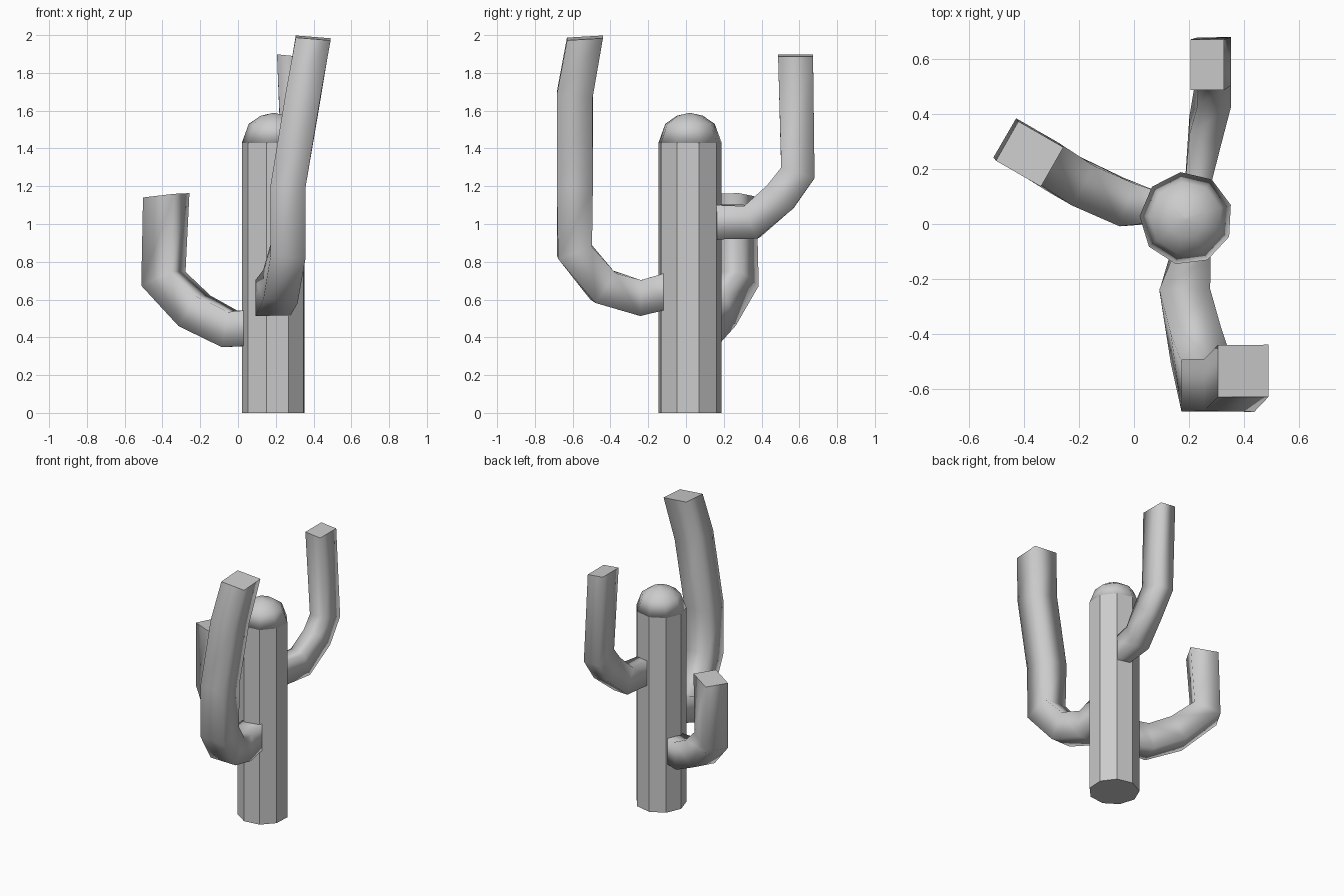
import bpy, bmesh, math
from mathutils import Vector

cube = bpy.data.objects.get("Cube")
if cube:
    bpy.data.objects.remove(cube, do_unlink=True)

grey = bpy.data.materials.new("plain_grey")
grey.use_nodes = True
grey.diffuse_color = (0.6, 0.6, 0.6, 1)
grey.node_tree.nodes["Principled BSDF"].inputs["Base Color"].default_value = (0.6, 0.6, 0.6, 1)


def add_object(name, bm, smooth):
    """Turn a bmesh into an object; only side faces may be smooth."""
    bmesh.ops.recalc_face_normals(bm, faces=bm.faces)
    for f in bm.faces:
        f.smooth = smooth
    mesh = bpy.data.meshes.new(name)
    bm.to_mesh(mesh)
    bm.free()
    mesh.materials.append(grey)
    obj = bpy.data.objects.new(name, mesh)
    bpy.context.collection.objects.link(obj)
    return obj


def skin(name, rings, smooth, sharp_caps=True):
    """Bridge successive rings of points and close both ends."""
    bm = bmesh.new()
    loops = [[bm.verts.new(p) for p in ring] for ring in rings]
    n = len(loops[0])
    for a, b in zip(loops, loops[1:]):
        for i in range(n):
            j = (i + 1) % n
            bm.faces.new((a[i], a[j], b[j], b[i]))
    for loop in (loops[0], loops[-1]):
        cap = bm.faces.new(loop)
        if sharp_caps:
            for e in cap.edges:
                e.smooth = False
    return add_object(name, bm, smooth)


# Nine-sided trunk with a rounded top
SIDES, CX, CY, R = 9, 0.19, 0.02, 0.17


def trunk_ring(r, z):
    angles = [math.radians(17) + math.tau * i / SIDES for i in range(SIDES)]
    return [(CX + r * math.cos(a), CY + r * math.sin(a), z) for a in angles]


skin("trunk", [trunk_ring(R, 0), trunk_ring(R, 1.43)], False)
dome = [(R, 1.43), (0.133, 1.53), (0.07, 1.573), (0.005, 1.588)]
skin("trunk_dome", [trunk_ring(r, z) for r, z in dome], True, False)


# Square-section arms swept along bent paths
def arm(name, path, side, width, depth, end_normal):
    pts = [Vector(p) for p in path]
    rings = []
    for i, p in enumerate(pts):
        before = (p - pts[i - 1]).normalized() if i else Vector()
        after = (pts[i + 1] - p).normalized() if i < len(pts) - 1 else Vector()
        t = (before + after).normalized()
        if i == len(pts) - 1:
            t = Vector(end_normal).normalized()
        s = Vector(side)
        s = (s - t * s.dot(t)).normalized()
        u = t.cross(s)
        w = width * (0.7 if i == 0 else 1)
        rings.append([p + s * (a * w / 2) + u * (b * depth / 2)
                      for a, b in ((-1, -1), (1, -1), (1, 1), (-1, 1))])
    skin(name, rings, True)


arm("front_arm",
    [(0.215, -0.08, 0.65), (0.185, -0.24, 0.608), (0.225, -0.44, 0.67),
     (0.265, -0.59, 0.855), (0.265, -0.588, 1.2), (0.347, -0.588, 1.69),
     (0.398, -0.535, 1.985)],
    (1, 0, 0), 0.185, 0.19, (0.08, -0.06, 1))

arm("right_arm",
    [(0.08, 0.06, 0.45), (-0.045, 0.08, 0.445), (-0.23, 0.165, 0.54),
     (-0.395, 0.27, 0.71), (-0.38, 0.255, 1.152)],
    (0.5, 0.87, 0), 0.165, 0.19, (-0.1, 0.03, 1))

arm("back_arm",
    [(0.225, 0.1, 1.01), (0.262, 0.35, 1.012), (0.293, 0.5, 1.145),
     (0.293, 0.592, 1.27), (0.267, 0.58, 1.892)],
    (1, 0, 0), 0.122, 0.185, (0.1, 0, 1))
